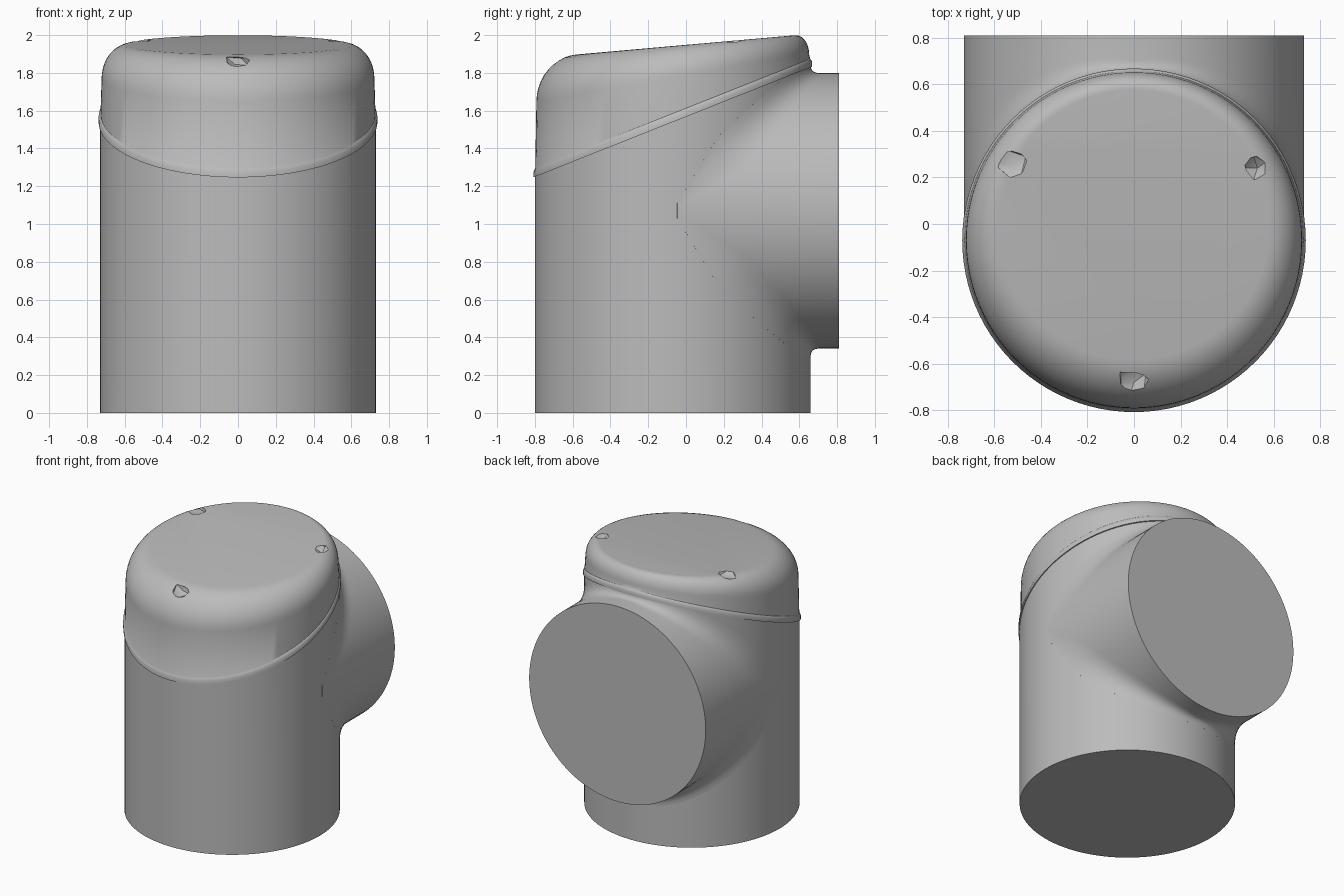
import bpy, bmesh, random
from math import sin, cos, pi
from mathutils import Vector

cube = bpy.data.objects.get("Cube")
if cube:
    bpy.data.objects.remove(cube)

R, CY, CZ, BACK, N = 0.73, -0.07, 1.07, 0.81, 96

grey = bpy.data.materials.new("plain grey")
grey.use_nodes = True
grey.diffuse_color = (0.5, 0.5, 0.5, 1)
grey.node_tree.nodes["Principled BSDF"].inputs["Base Color"].default_value = (0.5, 0.5, 0.5, 1)


def loft(name, rings, cap_first=True, cap_last=True):
    """Skin a list of closed rings, optionally closing the ends."""
    bm = bmesh.new()
    loops = [[bm.verts.new(p) for p in ring] for ring in rings]
    for a, b in zip(loops, loops[1:]):
        for i in range(len(a)):
            j = (i + 1) % len(a)
            bm.faces.new((a[i], a[j], b[j], b[i]))
    if cap_first:
        bm.faces.new(loops[0][::-1])
    if cap_last:
        bm.faces.new(loops[-1])
    bmesh.ops.recalc_face_normals(bm, faces=bm.faces)
    mesh = bpy.data.meshes.new(name)
    bm.to_mesh(mesh)
    bm.free()
    mesh.materials.append(grey)
    obj = bpy.data.objects.new(name, mesh)
    bpy.context.collection.objects.link(obj)
    return obj


def smooth(obj):
    bpy.ops.object.select_all(action='DESELECT')
    obj.select_set(True)
    bpy.context.view_layer.objects.active = obj
    bpy.ops.object.shade_smooth_by_angle(angle=0.6)


def seam(y):
    return 1.25 + (y + 0.8) * 0.397


def roof(y):
    return 1.9 + (y + 0.55) * 0.088


def circle(radius, height):
    """Ring around the vertical axis; height is a function of y."""
    ring = []
    for i in range(N):
        t = 2 * pi * i / N
        y = CY + radius * sin(t)
        ring.append((radius * cos(t), y, height(y)))
    return ring


# Upright body, cut along the sloping seam
body = loft("body", [circle(R, lambda y: 0), circle(R, lambda y: seam(y) + 0.01)])
smooth(body)

# Rear branch with a blended junction to the body
STEPS = 8
branch_rings = [[] for _ in range(STEPS + 3)]
for i in range(N):
    t = 2 * pi * (i + 0.5) / N
    s = 1 if sin(t) > 0 else -1
    x, z, y = R * cos(t), CZ + R * sin(t), CY + R * abs(sin(t))
    d = (0.04 + 0.12 * abs(cos(t))) * min(1, 3 * abs(sin(t)))
    branch_rings[0].append((x, BACK, z))
    for k in range(STEPS + 1):
        u = k / STEPS
        branch_rings[k + 1].append((x, y + d * (1 - u) ** 2, z + s * d * u * u))
    branch_rings[-1].append((x * 0.98, y - 0.02, z + s * d))
branch = loft("rear_branch", branch_rings, cap_last=False)
smooth(branch)

# Sloping cap with a thin lip and a rounded rim
cap_rings = [circle(r, lambda y, o=o: seam(y) + o)
             for r, o in ((0.738, 0), (0.738, 0.025), (0.732, 0.04), (0.728, 0.045))]
ARC = 10
for k in range(ARC + 1):
    a = pi / 2 * k / ARC
    ring = []
    for i in range(N):
        t = 2 * pi * i / N
        f = (1 - sin(t)) / 2
        inset, drop = 0.075 + 0.135 * f, 0.11 + 0.12 * f
        r = 0.722 - inset * (1 - cos(a))
        y = CY + r * sin(t)
        ring.append((r * cos(t), y, roof(y) - drop * (1 - sin(a))))
    cap_rings.append(ring)
cap = loft("sloping_cap", cap_rings)

# Three small rough notches chipped into the rim
random.seed(4)
for x, y, z, size in ((0, -0.68, 1.86, 0.085), (-0.52, 0.25, 1.975, 0.075), (0.53, 0.24, 1.975, 0.065)):
    bm = bmesh.new()
    bmesh.ops.create_icosphere(bm, subdivisions=1, radius=size)
    for v in bm.verts:
        v.co *= random.uniform(0.65, 1.1)
        v.co.z *= 0.6
        v.co += Vector((x, y, z))
    mesh = bpy.data.meshes.new("notch_cutter")
    bm.to_mesh(mesh)
    bm.free()
    cutter = bpy.data.objects.new("notch_cutter", mesh)
    cutter.hide_render = True
    bpy.context.collection.objects.link(cutter)
    mod = cap.modifiers.new("notch", 'BOOLEAN')
    mod.operation, mod.solver, mod.object = 'DIFFERENCE', 'EXACT', cutter
    bpy.context.view_layer.objects.active = cap
    bpy.ops.object.modifier_apply(modifier=mod.name)
    bpy.data.objects.remove(cutter)
smooth(cap)
